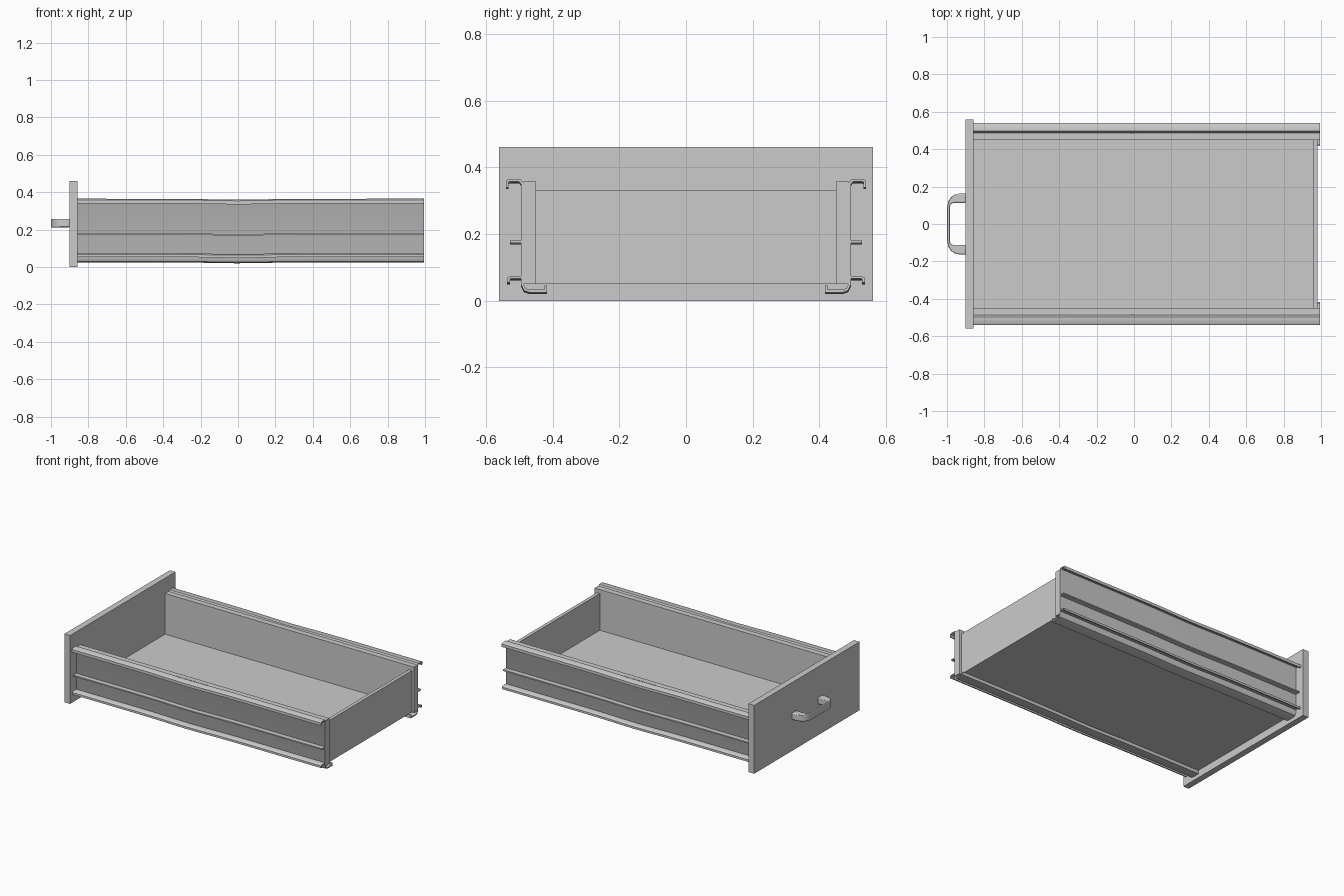
import bpy, bmesh, math
from mathutils import Vector

cube = bpy.data.objects.get("Cube")
if cube:
    bpy.data.objects.remove(cube, do_unlink=True)

grey = bpy.data.materials.new("satin grey")
grey.use_nodes = True
GREY = (0.6, 0.6, 0.6, 1)
grey.diffuse_color = GREY
grey.node_tree.nodes["Principled BSDF"].inputs["Base Color"].default_value = GREY

FRONT, BACK, RAIL_END = -0.858, 0.98, 0.995


def finish(name, bm):
    bmesh.ops.recalc_face_normals(bm, faces=bm.faces)
    mesh = bpy.data.meshes.new(name)
    bm.to_mesh(mesh)
    bm.free()
    mesh.materials.append(grey)
    obj = bpy.data.objects.new(name, mesh)
    bpy.context.collection.objects.link(obj)
    return obj


def box(name, x, y, z):
    bm = bmesh.new()
    bmesh.ops.create_cube(bm, size=1)
    for v in bm.verts:
        v.co = [r[0] + (c + 0.5) * (r[1] - r[0]) for c, r in zip(v.co, (x, y, z))]
    return finish(name, bm)


def loft(bm, rings):
    """Skin equal closed rings and cap both ends."""
    rings = [[bm.verts.new(p) for p in ring] for ring in rings]
    n = len(rings[0])
    for a, b in zip(rings, rings[1:]):
        for i in range(n):
            j = (i + 1) % n
            bm.faces.new((a[i], a[j], b[j], b[i]))
    bm.faces.new(rings[0])
    bm.faces.new(rings[-1])


def thicken(path, t):
    """Turn an open 2D path into the closed outline of a bent sheet."""
    pts = [Vector(p) for p in path]
    left, right = [], []
    for i, p in enumerate(pts):
        a = (p - pts[max(i - 1, 0)]).normalized()
        b = (pts[min(i + 1, len(pts) - 1)] - p).normalized()
        d = (a + b).normalized()
        ref = b if b.length else a
        off = Vector((-d.y, d.x)) * (t / 2 / max(d.dot(ref), 0.5))
        left.append(p + off)
        right.append(p - off)
    return left + right[::-1]


def sag(x):
    return -0.005 * math.exp(-(x / 0.2) ** 2)


def sheet_rail(name, path, side, t=0.008):
    """Sweep a bent sheet along the drawer with a faint dip mid-length."""
    outline = thicken(path, t)
    steps = 24
    xs = [FRONT + (RAIL_END - FRONT) * i / steps for i in range(steps + 1)]
    bm = bmesh.new()
    loft(bm, [[(x, side * p.x, p.y + sag(x)) for p in outline] for x in xs])
    return finish(name, bm)


# Drawer box
box("front_panel", (-0.9, FRONT), (-0.56, 0.56), (0, 0.46))
box("floor", (FRONT, BACK), (-0.45, 0.45), (0.05, 0.083))
box("back_panel", (BACK - 0.023, BACK), (-0.45, 0.45), (0.083, 0.33))

# Side walls and their rolled metal rails
runner = [(0.42, 0.046), (0.42, 0.029), (0.468, 0.029), (0.483, 0.034),
          (0.49, 0.048), (0.49, 0.35), (0.498, 0.361), (0.53, 0.361),
          (0.536, 0.357), (0.536, 0.34)]
lower_hook = [(0.49, 0.07), (0.527, 0.07), (0.532, 0.066), (0.532, 0.054)]
middle_fin = [(0.49, 0.177), (0.527, 0.177)]
for side, label in ((1, "rear"), (-1, "near")):
    y = sorted((side * 0.45, side * 0.487))
    box(label + "_side_wall", (FRONT, RAIL_END), y, (0.05, 0.357))
    sheet_rail(label + "_runner", runner, side)
    sheet_rail(label + "_lower_hook", lower_hook, side)
    sheet_rail(label + "_middle_fin", middle_fin, side)

# Bow handle: half outlines mirrored across the middle
outer = [(-0.9, 0.163), (-0.935, 0.163), (-0.96, 0.156), (-0.98, 0.142),
         (-0.993, 0.12), (-1.0, 0.085)]
inner = [(-0.9, 0.113), (-0.96, 0.113), (-0.971, 0.111), (-0.98, 0.106),
         (-0.984, 0.096), (-0.985, 0.08)]
pairs = list(zip(outer, inner))
pairs += [((o[0], -o[1]), (i[0], -i[1])) for o, i in reversed(pairs)]
low, high = 0.212, 0.257
bm = bmesh.new()
loft(bm, [[(*o, low), (*o, high), (*i, high), (*i, low)] for o, i in pairs])
handle = finish("handle", bm)
bevel = handle.modifiers.new("soft edges", "BEVEL")
bevel.width = 0.005
bevel.segments = 2
bevel.limit_method = "ANGLE"
bevel.angle_limit = math.radians(50)

# Smooth the rolled bends and the handle, keeping corners crisp
bpy.ops.object.select_all(action="DESELECT")
for obj in bpy.context.collection.objects:
    if obj.type == "MESH" and obj.name.endswith(("runner", "hook", "handle")):
        obj.select_set(True)
        bpy.context.view_layer.objects.active = obj
bpy.ops.object.shade_smooth_by_angle(angle=math.radians(40))
